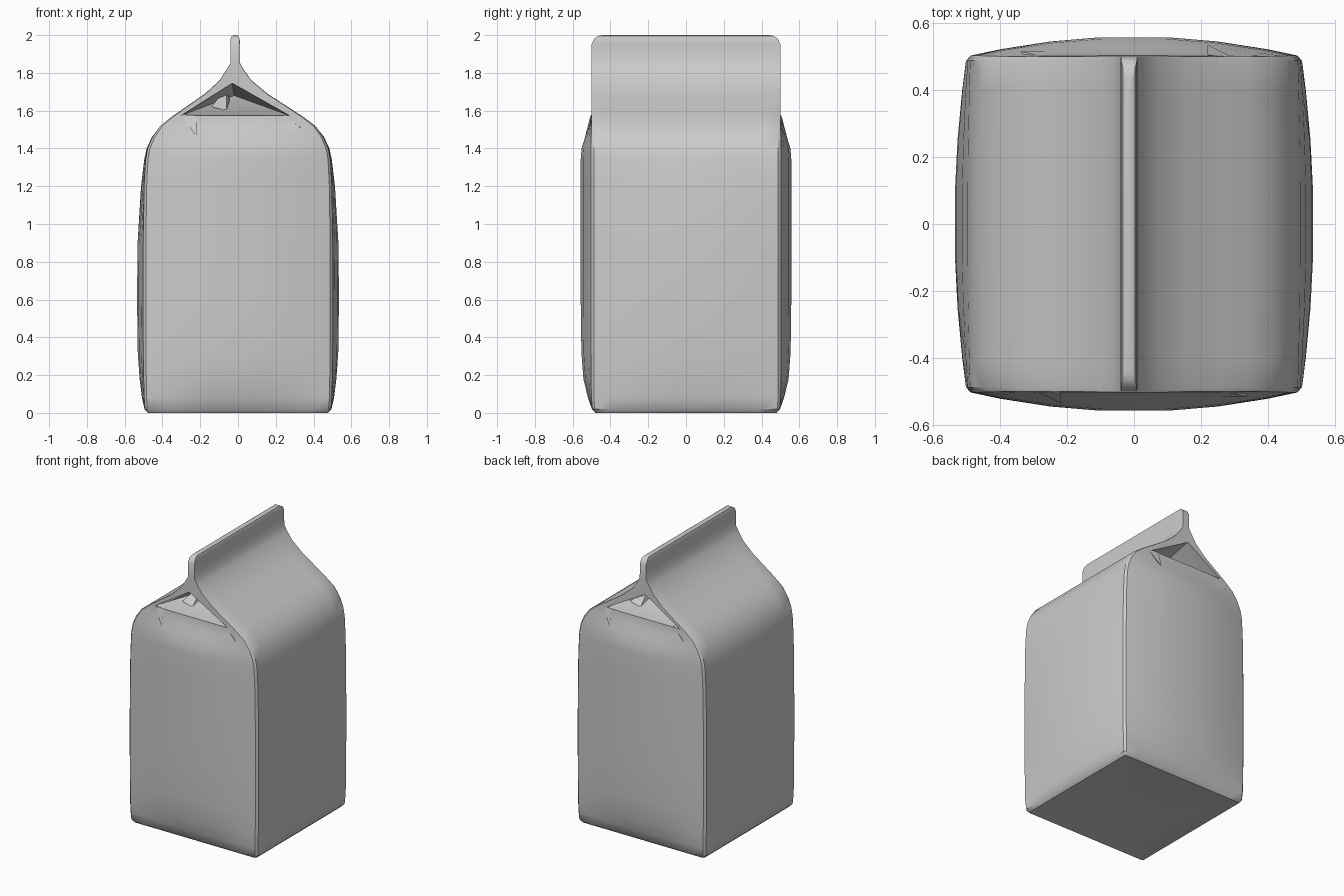
import bpy, bmesh
from mathutils import Vector

cube = bpy.data.objects.get("Cube")
if cube:
    bpy.data.objects.remove(cube, do_unlink=True)

# Plain paper colour
paper = bpy.data.materials.new("paper_grey")
paper.use_nodes = True
grey = (0.6, 0.6, 0.6, 1)
paper.diffuse_color = grey
paper.node_tree.nodes["Principled BSDF"].inputs["Base Color"].default_value = grey


def make_object(name, bm):
    bmesh.ops.recalc_face_normals(bm, faces=bm.faces)
    mesh = bpy.data.meshes.new(name)
    bm.to_mesh(mesh)
    bm.free()
    mesh.materials.append(paper)
    obj = bpy.data.objects.new(name, mesh)
    bpy.context.collection.objects.link(obj)
    return obj


def hull(bm, points):
    verts = [bm.verts.new(p) for p in points]
    bmesh.ops.convex_hull(bm, input=verts)


# Carton sections: height, half width, half depth, side bulge, end bulge
SECTIONS = [
    (0.0, .475, .48, 0, 0), (.02, .492, .495, .003, .003),
    (.08, .496, .5, .013, .02), (.18, .498, .5, .024, .045),
    (.32, .5, .5, .032, .056), (.6, .5, .5, .036, .06),
    (.9, .5, .5, .033, .06), (1.2, .496, .5, .018, .06),
    (1.34, .489, .5, .008, .06), (1.4, .478, .5, .006, .055),
    (1.46, .452, .5, .004, .036), (1.52, .41, .5, 0, .014),
    (1.57, .345, .5, 0, .003), (1.62, .27, .5, 0, 0),
    (1.69, .165, .5, 0, 0), (1.76, .085, .5, 0, 0),
    (1.81, .05, .5, 0, 0), (1.85, .026, .5, 0, 0),
    (1.95, .025, .5, 0, 0), (1.98, .024, .487, 0, 0),
    (1.995, .018, .465, 0, 0), (2.0, .01, .44, 0, 0),
]
STEPS = [-.975, -.8, -.5, -.2, .2, .5, .8, .975]


def ring(z, hx, hy, bx, by):
    # The ridge sits slightly off the middle
    shift = -.015 * min(1, max(0, (z - 1.5) / .3))
    front = [(t * hx, -hy - by * (1 - t * t)) for t in STEPS]
    side = [(hx + bx * (1 - t * t), t * hy) for t in STEPS]
    outline = front + side + [(-x, -y) for x, y in front + side]
    return [(x + shift, y, z) for x, y in outline]


bm = bmesh.new()
rings = [[bm.verts.new(p) for p in ring(*s)] for s in SECTIONS]
for low, high in zip(rings, rings[1:]):
    for i in range(len(low)):
        j = (i + 1) % len(low)
        bm.faces.new((low[i], low[j], high[j], high[i]))
bm.faces.new(rings[-1])

# Base, pushed up slightly in the middle
centre = bm.verts.new((0, 0, .03))
for i, v in enumerate(rings[0]):
    bm.faces.new((centre, rings[0][(i + 1) % len(rings[0])], v))
carton = make_object("carton", bm)

# Folded-in gable at each end
bm = bmesh.new()
for s in (1, -1):
    triangle = [(-.3, 1.575), (.27, 1.575), (-.03, 1.745)]
    points = [(x, s * y, z) for y in (-.7, -.49) for x, z in triangle]
    hull(bm, points + [(-.02, s * -.24, 1.68)])
cutter = make_object("gable_cutter", bm)
cutter.hide_render = True
cut = carton.modifiers.new("gable_cut", 'BOOLEAN')
cut.operation = 'DIFFERENCE'
cut.solver = 'EXACT'
cut.object = cutter
bpy.context.view_layer.objects.active = carton
carton.select_set(True)
bpy.ops.object.modifier_apply(modifier="gable_cut")
bpy.data.objects.remove(cutter, do_unlink=True)
bpy.ops.object.shade_smooth_by_angle(angle=.6)

# Creased paper folds below the gable openings and inside them
FOLDS = {
    "corner_fold": [(.13, -.515, 1.5), (.34, -.515, 1.5), (.25, -.495, 1.58), (.3, -.48, 1.54)],
    "side_crease": [(-.3, -.495, 1.58), (-.22, -.535, 1.46), (-.22, -.505, 1.575), (-.25, -.48, 1.54)],
    "inner_fold": [(-.06, -.42, 1.6), (-.06, -.3, 1.73), (-.14, -.42, 1.62), (-.04, -.3, 1.64)],
}
for name, points in FOLDS.items():
    for end, s in (("front", 1), ("back", -1)):
        bm = bmesh.new()
        hull(bm, [Vector((s * x, s * y, z)) for x, y, z in points])
        make_object(end + "_" + name, bm)
